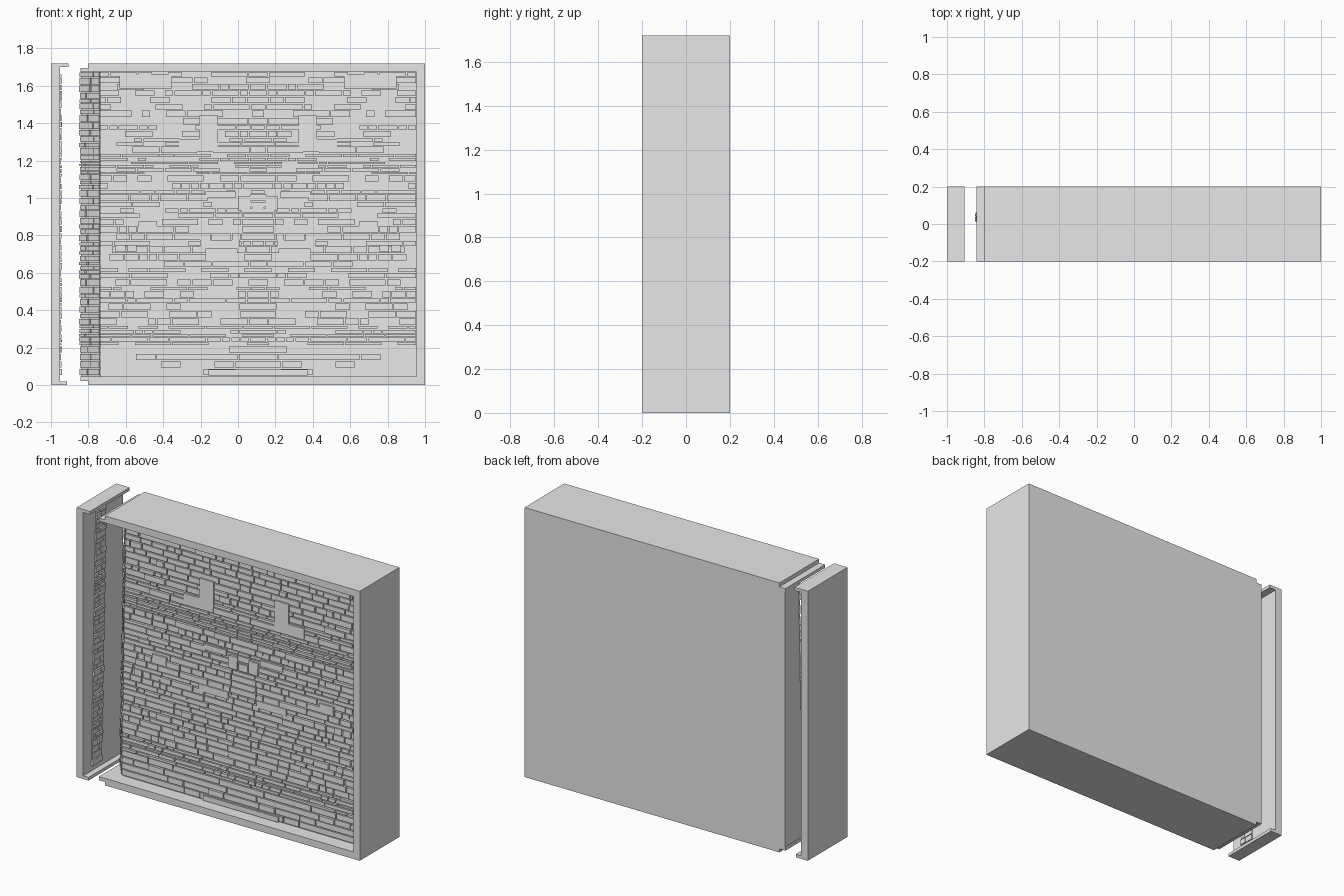
import bpy, bmesh, random
from mathutils import Vector

if "Cube" in bpy.data.objects:
    bpy.data.objects.remove(bpy.data.objects["Cube"])

random.seed(7)
BOT, TOP, MID = 0.045, 1.675, 0.1075      # cavity floor, ceiling, wall centre line

stone = bpy.data.materials.new("grey_stone")
stone.diffuse_color = (0.8, 0.8, 0.8, 1)
stone.use_nodes = True
stone.node_tree.nodes["Principled BSDF"].inputs["Base Color"].default_value = stone.diffuse_color


def finish(name, bm):
    bmesh.ops.recalc_face_normals(bm, faces=bm.faces)
    me = bpy.data.meshes.new(name)
    bm.to_mesh(me)
    bm.free()
    me.materials.append(stone)
    ob = bpy.data.objects.new(name, me)
    bpy.context.collection.objects.link(ob)


def loft(bm, a, b):
    """Closed solid between two matching outlines."""
    va, vb = [bm.verts.new(p) for p in a], [bm.verts.new(p) for p in b]
    bm.faces.new(va)
    bm.faces.new(vb[::-1])
    for i in range(len(va)):
        j = (i + 1) % len(va)
        bm.faces.new((va[i], vb[i], vb[j], va[j]))


def frame(name, outline):
    bm = bmesh.new()
    loft(bm, [(x, -0.2, z) for x, z in outline], [(x, 0.2, z) for x, z in outline])
    finish(name, bm)


def lean(z):
    """Depth of the brick wall, which leans back towards the top."""
    return -0.12 + 0.045 * (z - BOT) / (TOP - BOT)


def brick(bm, place, u0, u1, z0, z1, d):
    quad = [(u0, z0), (u1, z0), (u1, z1), (u0, z1)]
    loft(bm, [place(u, z, 0) for u, z in quad], [place(u, z, d) for u, z in quad])


def rows():
    """Courses of varying height, larger at the foot."""
    z = BOT + 0.004
    while z < TOP - 0.012:
        if z < 0.2:
            h = 0.04
        elif z < 0.31 or 1.11 < z < 1.2:
            h = random.choice((0.016, 0.02, 0.026))
        else:
            h = random.choice((0.022, 0.028, 0.034, 0.04))
        yield z, min(z + h, TOP - 0.003)
        z += h


# interlocking outer frames
frame("main_frame", [(1, 0), (1, 1.72), (-0.8, 1.72), (-0.8, 1.695), (-0.842, 1.695),
                     (-0.842, TOP), (0.955, TOP), (0.955, BOT), (-0.842, BOT),
                     (-0.842, 0.022), (-0.8, 0.022), (-0.8, 0)])
frame("left_frame", [(-1, 0), (-0.915, 0), (-0.915, 0.02), (-0.953, 0.02),
                     (-0.953, 1.7), (-0.905, 1.7), (-0.905, 1.72), (-1, 1.72)])

# solid core behind the bricks, with a slanted left flank
bm = bmesh.new()
loft(bm, *[[(-0.84, 0.2, z), (-0.84, lean(z) + 0.14, z), (-0.735, lean(z) + 0.01, z),
            (0.956, lean(z) + 0.01, z), (0.956, 0.2, z)] for z in (BOT, TOP)])
finish("wall_core", bm)


def on_wall(u, z, d):
    return Vector((u, lean(z) + 0.01 - d, z))


def on_flank(t, z, d):
    return Vector((-0.735 - 0.105 * t - 0.77 * d, lean(z) + 0.01 + 0.13 * t - 0.63 * d, z))


def on_left(t, z, d):
    return Vector((-0.953 + d, lean(z) + 0.1 * t, z))


# mirrored courses of thin bricks on the main wall
bm = bmesh.new()
half, gap = 0.845, 0.004
for z0, z1 in rows():
    big = 2.2 if z0 < 0.2 else 1
    u = random.uniform(0.03, 0.1) * big
    brick(bm, on_wall, MID - u, MID + u, z0 + gap, z1 - gap / 2, 0.012)
    while u < half - 0.01:
        w = random.choice((0.05, 0.08, 0.11, 0.15, 0.2)) * big
        e = half if u + w > half - 0.03 else u + w
        d = random.choice((0.008, 0.011, 0.015))
        for s in (-1, 1):
            a, b = sorted((MID + s * (u + gap * 1.5), MID + s * e))
            brick(bm, on_wall, a, b, z0 + gap, z1 - gap / 2, d)
        u = e
finish("wall_bricks", bm)

# larger blocks: offsets from the centre line, then heights; mirrored
bm = bmesh.new()
for a, b, z0, z1 in [(0.46, 0.74, 1.585, 1.66), (0.215, 0.425, 1.245, 1.315),
                     (0.215, 0.315, 1.315, 1.44), (0.54, 0.64, 0.825, 0.875),
                     (0.1, 0.31, 0.73, 0.775), (0.65, 0.7, 0.71, 0.75),
                     (0.71, 0.765, 0.71, 0.75), (0.04, 0.105, 0.93, 1.01),
                     (0.12, 0.28, 1.0, 1.035)]:
    for s in (-1, 1):
        u0, u1 = sorted((MID + s * a, MID + s * b))
        brick(bm, on_wall, u0, u1, z0, z1, 0.02)
brick(bm, on_wall, MID - 0.032, MID + 0.032, 0.93, 0.975, 0.02)
brick(bm, on_wall, MID - 0.265, MID + 0.265, 0.05, 0.082, 0.02)
finish("large_blocks", bm)

# side courses on the slanted flank and on the separate left piece
for name, place in (("flank_bricks", on_flank), ("left_bricks", on_left)):
    bm = bmesh.new()
    for z0, z1 in rows():
        m = random.choice((0.3, 0.45, 0.6, 0.7))
        for a, b in ((0.0, m - 0.02), (m + 0.02, 1.0)):
            brick(bm, place, a, b, z0 + gap, z1 - gap / 2, random.choice((0.006, 0.009, 0.012)))
    finish(name, bm)
